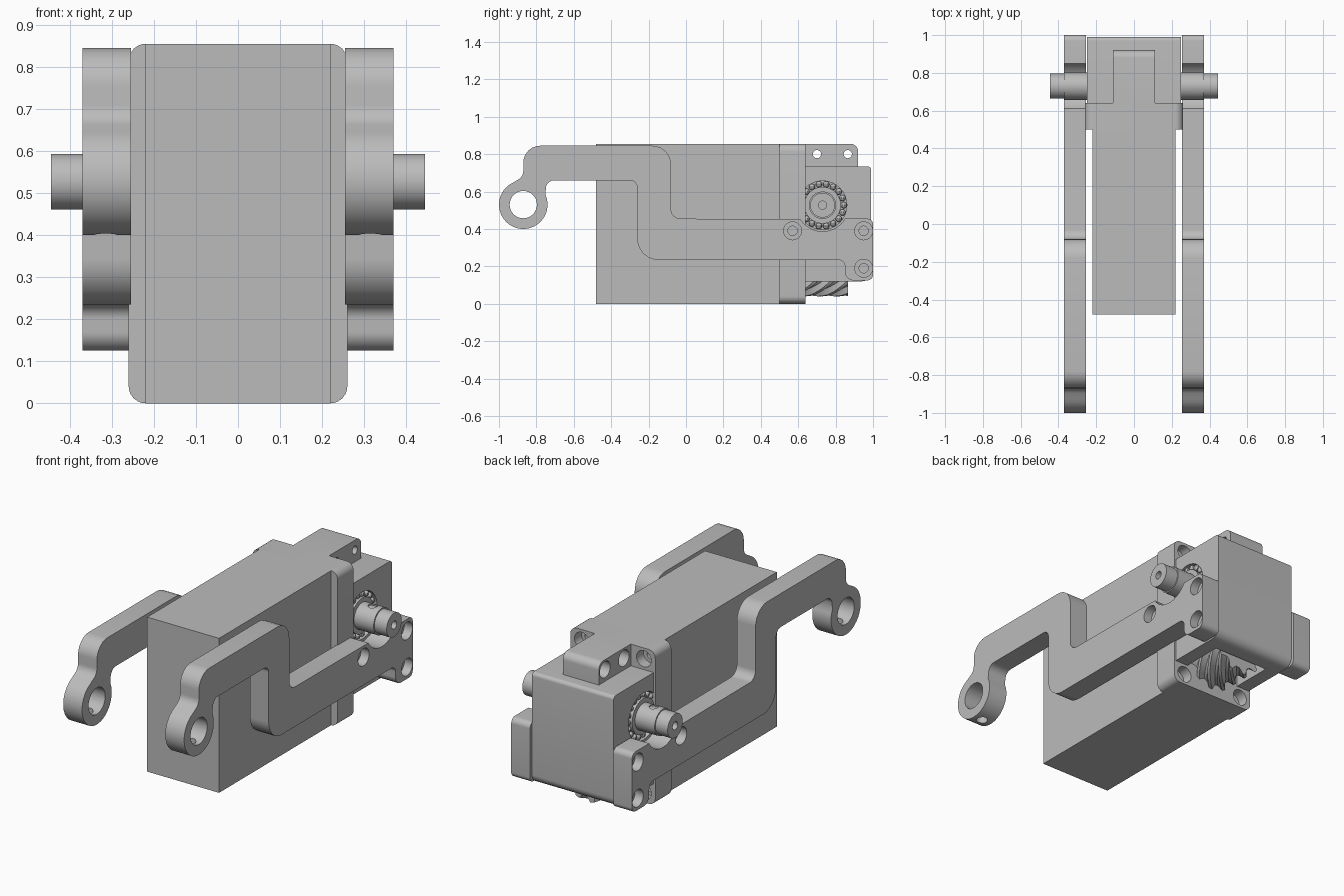
import bpy, bmesh
from math import sin, cos, pi, radians
from mathutils import Vector, Matrix

cube = bpy.data.objects.get("Cube")
if cube:
    bpy.data.objects.remove(cube)

GREY = (0.5, 0.5, 0.5, 1)
mat = bpy.data.materials.new("plain grey metal")
mat.use_nodes = True
mat.diffuse_color = GREY
mat.node_tree.nodes["Principled BSDF"].inputs["Base Color"].default_value = GREY


def finish(name, bm):
    bmesh.ops.recalc_face_normals(bm, faces=bm.faces[:])
    me = bpy.data.meshes.new(name)
    bm.to_mesh(me)
    bm.free()
    me.materials.append(mat)
    ob = bpy.data.objects.new(name, me)
    bpy.context.collection.objects.link(ob)
    return ob


def rounded(pts, steps=6):
    """Fillet each corner (a, b, radius) of an outline."""
    out = []
    for i, (a, b, r) in enumerate(pts):
        p = Vector((a, b))
        if r == 0:
            out.append(p)
            continue
        u = (Vector(pts[i - 1][:2]) - p).normalized()
        v = (Vector(pts[(i + 1) % len(pts)][:2]) - p).normalized()
        half = u.angle(v) / 2
        start, end = p + u * r, p + v * r
        mid = p + (u + v).normalized() * (r / cos(half))
        rad = (start - mid).length
        for k in range(steps + 1):
            d = (start.lerp(end, k / steps) - mid).normalized()
            out.append(mid + d * rad)
    return out


def extrude(name, outline, axis, lo, hi):
    """Extrude an outline along x (outline is y, z) or y (outline is x, z)."""
    bm = bmesh.new()
    place = (lambda p, t: (t, p[0], p[1])) if axis == 'x' else (lambda p, t: (p[0], t, p[1]))
    rings = [[bm.verts.new(place(p, t)) for p in outline] for t in (lo, hi)]
    for ring in rings:
        bm.faces.new(ring)
    n = len(outline)
    for i in range(n):
        j = (i + 1) % n
        bm.faces.new((rings[0][i], rings[0][j], rings[1][j], rings[1][i]))
    return finish(name, bm)


def rect(a0, a1, b0, b1, r=(0, 0, 0, 0)):
    return rounded([(a0, b0, r[0]), (a1, b0, r[1]), (a1, b1, r[2]), (a0, b1, r[3])])


def cylinder(name, axis, centre, radius, length, sides=32):
    turn = {'x': Matrix.Rotation(pi / 2, 4, 'Y'), 'y': Matrix.Rotation(pi / 2, 4, 'X'),
            'z': Matrix.Identity(4)}[axis]
    bm = bmesh.new()
    bmesh.ops.create_cone(bm, cap_ends=True, segments=sides, radius1=radius, radius2=radius,
                          depth=length, matrix=Matrix.Translation(centre) @ turn)
    return finish(name, bm)


def cut(ob, cutter):
    mod = ob.modifiers.new("cut", 'BOOLEAN')
    mod.operation, mod.solver, mod.object = 'DIFFERENCE', 'EXACT', cutter
    bpy.context.view_layer.update()
    me = bpy.data.meshes.new_from_object(ob.evaluated_get(bpy.context.evaluated_depsgraph_get()))
    ob.modifiers.clear()
    ob.data = me
    bpy.data.objects.remove(cutter)


def drill(ob, axis, centre, radius, length):
    cut(ob, cylinder("drill", axis, centre, radius, length))


SHAFT_Y, SHAFT_Z = 0.73, 0.527

# Motor body
extrude("motor_body", rect(-0.22, 0.22, 0, 0.855), 'y', -0.48, 0.5)

# Mounting flange with a counterbored screw hole in each corner
flange = extrude("mounting_flange", rect(-0.26, 0.26, 0, 0.855, (0.04,) * 4), 'y', 0.5, 0.64)
for x in (-0.19, 0.19):
    for z in (0.06, 0.795):
        drill(flange, 'y', (x, 0.64, z), 0.045, 0.12)
        drill(flange, 'y', (x, 0.6, z), 0.024, 0.16)

# Gearbox housing with bearing recesses and an open pocket underneath
housing = extrude("gearbox_housing", rect(0.64, 0.99, 0.12, 0.735, (0, 0.05, 0.02, 0)),
                  'x', -0.25, 0.25)
cut(housing, extrude("pocket", rect(0.6, 0.875, 0.05, 0.36), 'x', -0.17, 0.17))
for s in (-1, 1):
    drill(housing, 'x', (s * 0.25, SHAFT_Y, SHAFT_Z), 0.13, 0.08)

# Top block with cross holes, counterbored on the right
block = extrude("top_block", rect(0.64, 0.92, 0.73, 0.855, (0, 0, 0.04, 0)), 'x', -0.11, 0.11)
for y in (0.70, 0.865):
    drill(block, 'x', (-0.11, y, 0.8), 0.045, 0.12)
    drill(block, 'x', (0, y, 0.8), 0.022, 0.4)

# Worm with helical teeth
bm = bmesh.new()
N, STEPS, TEETH = 80, 20, 10
rings = []
for k in range(STEPS + 1):
    t = k / STEPS
    ring = []
    for i in range(N):
        a = 2 * pi * i / N + 1.6 * t
        r = (0.12, 0.12, 0.12, 0.13, 0.15, 0.15, 0.15, 0.13)[i % (N // TEETH)]
        ring.append(bm.verts.new((r * cos(a), 0.64 + 0.225 * t, 0.19 + r * sin(a))))
    rings.append(ring)
for r0, r1 in zip(rings, rings[1:]):
    for i in range(N):
        bm.faces.new((r0[i], r0[(i + 1) % N], r1[(i + 1) % N], r1[i]))
bm.faces.new(rings[0])
bm.faces.new(rings[-1])
finish("worm_gear", bm)

# Output shaft with centre holes in the ends
shaft = cylinder("output_shaft", 'x', (0, SHAFT_Y, SHAFT_Z), 0.066, 0.89, 40)
for s in (-1, 1):
    drill(shaft, 'x', (s * 0.445, SHAFT_Y, SHAFT_Z), 0.022, 0.12)

# Arm outline: hooked bar with an eye at the front and an ear at the back
EYE_Y, EYE_Z = -0.87, 0.53
eye = [(EYE_Y + 0.13 * cos(radians(a)), EYE_Z + 0.13 * sin(radians(a)), 0)
       for a in range(115, 386, 10)]
notch = [(SHAFT_Y + 0.14 * cos(radians(a)), SHAFT_Z + 0.14 * sin(radians(a)), 0)
         for a in range(-31, -150, -9)]
arm_outline = rounded(
    eye
    + [(-0.745, 0.66, 0.04), (-0.26, 0.66, 0.04), (-0.26, 0.235, 0.11), (0.85, 0.235, 0.035),
       (0.85, 0.125, 0.045), (1.0, 0.125, 0.03), (1.0, 0.455, 0.03)]
    + notch
    + [(-0.08, 0.455, 0.05), (-0.08, 0.845, 0.1), (-0.87, 0.845, 0.09), (-0.87, 0.68, 0.03)])

for s, side in ((-1, "right"), (1, "left")):
    arm = extrude(side + "_arm", arm_outline, 'x', *sorted((s * 0.255, s * 0.37)))
    drill(arm, 'x', (s * 0.31, EYE_Y, EYE_Z), 0.073, 0.3)
    drill(arm, 'z', (s * 0.315, EYE_Y, 0.43), 0.03, 0.1)
    for y, z in ((0.57, 0.39), (0.95, 0.39), (0.95, 0.19)):
        drill(arm, 'x', (s * 0.37, y, z), 0.048, 0.1)
        drill(arm, 'x', (s * 0.31, y, z), 0.025, 0.3)

    # Shaft collar with a set screw hole
    collar = cylinder(side + "_shaft_collar", 'x', (s * 0.31, SHAFT_Y, SHAFT_Z), 0.073, 0.12, 40)
    drill(collar, 'z', (s * 0.315, SHAFT_Y, SHAFT_Z + 0.06), 0.024, 0.08)

    # Bearing inner race and ball ring
    cylinder(side + "_bearing_race", 'x', (s * 0.225, SHAFT_Y, SHAFT_Z), 0.098, 0.05, 40)
    bm = bmesh.new()
    for k in range(18):
        a = 2 * pi * k / 18
        at = (s * 0.23, SHAFT_Y + 0.113 * cos(a), SHAFT_Z + 0.113 * sin(a))
        bmesh.ops.create_uvsphere(bm, u_segments=10, v_segments=8, radius=0.017,
                                  matrix=Matrix.Translation(at))
    finish(side + "_bearing_balls", bm)

# Smooth curved faces, keep the edges crisp
for ob in bpy.context.collection.objects:
    if ob.type == 'MESH' and mat.name in ob.data.materials:
        ob.data.shade_smooth()
        ob.data.set_sharp_from_angle(angle=radians(30))
